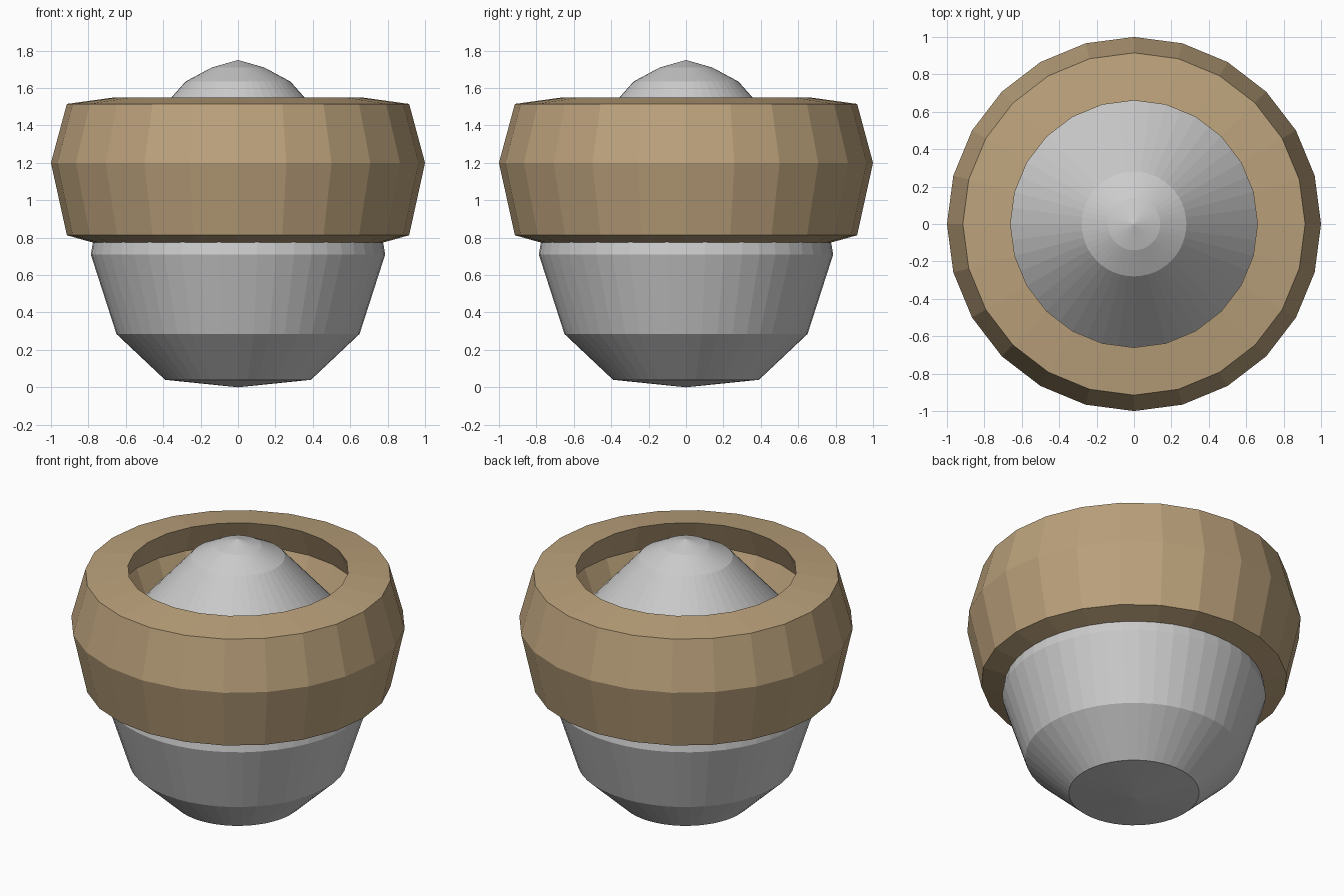
import bpy
import math

if "Cube" in bpy.data.objects:
    bpy.data.objects.remove(bpy.data.objects["Cube"])


def lathe(name, profile, sides, closed=False, color=None):
    """Revolve (radius, z) points about z; points at radius 0 become poles."""
    verts, rings = [], []
    for r, z in profile:
        n = 1 if r == 0 else sides
        rings.append([len(verts) + i for i in range(n)])
        for i in range(n):
            a = 2 * math.pi * i / sides
            verts.append((r * math.cos(a), r * math.sin(a), z))
    pairs = list(zip(rings, rings[1:]))
    if closed:
        pairs.append((rings[-1], rings[0]))
    faces = []
    for lo, hi in pairs:
        for i in range(sides):
            j = (i + 1) % sides
            if len(lo) == 1:
                faces.append((lo[0], hi[j], hi[i]))
            elif len(hi) == 1:
                faces.append((lo[i], lo[j], hi[0]))
            else:
                faces.append((lo[i], lo[j], hi[j], hi[i]))
    mesh = bpy.data.meshes.new(name)
    mesh.from_pydata(verts, [], faces)
    obj = bpy.data.objects.new(name, mesh)
    bpy.context.collection.objects.link(obj)
    if color:
        mat = bpy.data.materials.new(name + "_material")
        mat.diffuse_color = color
        mat.use_nodes = True
        mat.node_tree.nodes["Principled BSDF"].inputs["Base Color"].default_value = mat.diffuse_color
        mesh.materials.append(mat)
    return obj


# Grey core: tapered base, hidden waist, conical cap
lathe("core_body", [
    (0, 0), (0.39, 0.04), (0.65, 0.285), (0.787, 0.71), (0.71, 1.15),
    (0.28, 1.635), (0.14, 1.71), (0, 1.75),
], 48)

# Tan faceted collar with an undercut inner wall
lathe("outer_collar", [
    (0.66, 0.775), (0.78, 0.775), (0.915, 0.813), (1.0, 1.2),
    (0.915, 1.515), (0.66, 1.55), (0.74, 1.36), (0.66, 1.17),
], 24, closed=True, color=(0.5, 0.36, 0.2, 1))
